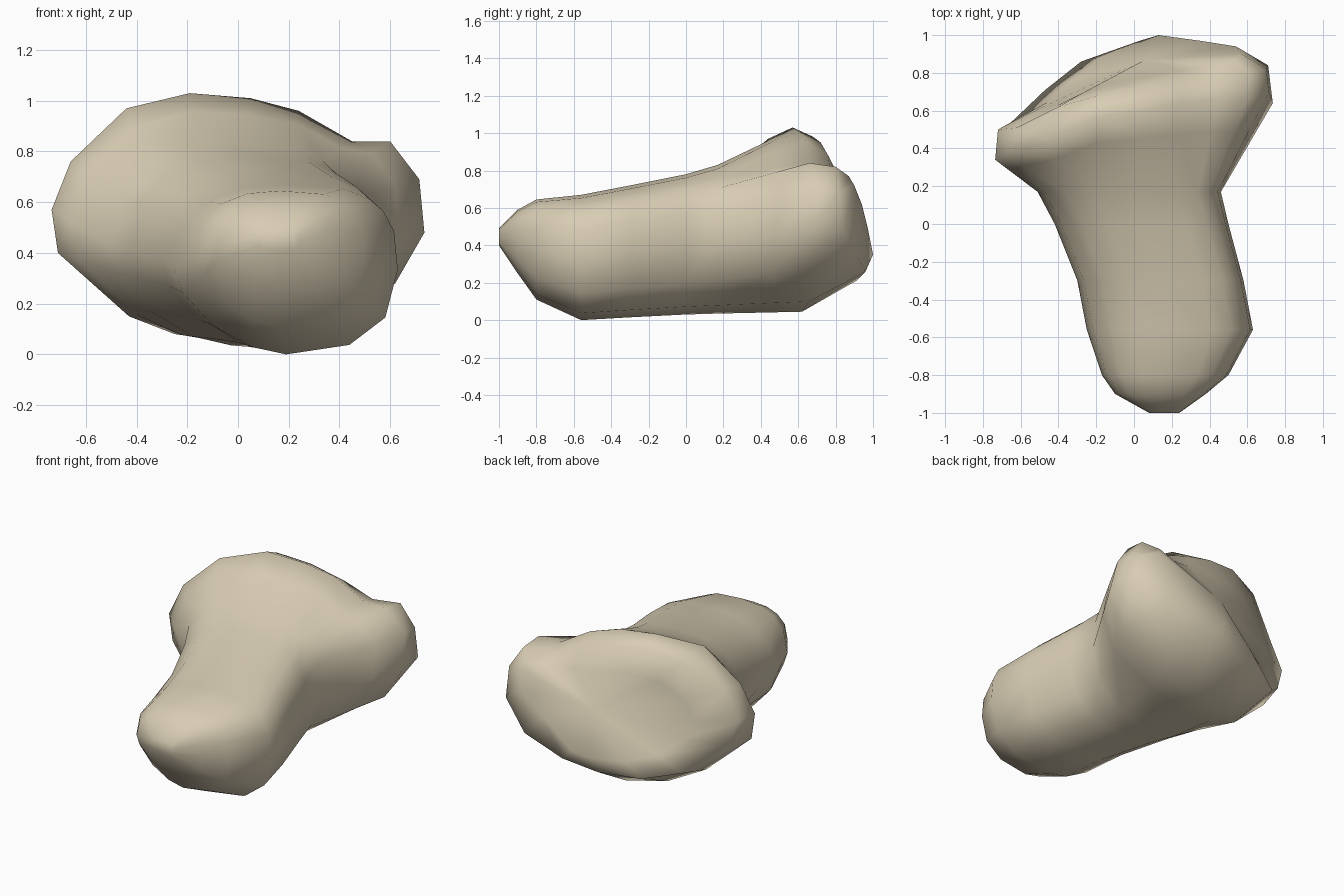
import bpy, bmesh, math
from mathutils import Vector

cube = bpy.data.objects.get("Cube")
if cube:
    bpy.data.objects.remove(cube, do_unlink=True)

tan = bpy.data.materials.new("bone_tan")
tan.use_nodes = True
tan.diffuse_color = (0.69, 0.61, 0.455, 1)
tan.node_tree.nodes["Principled BSDF"].inputs["Base Color"].default_value = tan.diffuse_color

# Directions around a section, spaced to meet the uneven head rim
ANGLES = [0, 18, 35, 50, 68, 90, 108, 130, 155, 180, 200, 225, 248, 270, 300, 330]

# Shaft sections: y, left and right limits, bottom and top limits
SHAFT = [
    (-1.0, .08, .24, .40, .49),
    (-.9, -.10, .38, .25, .59),
    (-.8, -.17, .50, .11, .645),
    (-.56, -.25, .63, .0, .67),
    (-.3, -.30, .58, .015, .72),
    (.0, -.42, .50, .03, .78),
    (.17, -.51, .46, .035, .83),
]

# Widest outline of the slanted head
HEAD_RIM = [
    (.735, .64, .48), (.715, .70, .69), (.60, .66, .84), (.45, .66, .84),
    (.24, .64, .96), (.05, .60, 1.01), (-.19, .57, 1.03), (-.44, .44, .97),
    (-.66, .38, .76), (-.735, .34, .57), (-.71, .34, .40), (-.43, .41, .15),
    (-.25, .55, .08), (.0, .62, .045), (.32, .66, .10), (.62, .62, .28),
]

# Edge where the head turns to its back face
BACK_RIM = [
    (.71, .84, .48), (.70, .82, .68), (.61, .80, .82), (.43, .77, .81),
    (.24, .76, .88), (.02, .72, .95), (-.19, .68, .98), (-.40, .62, .92),
    (-.62, .51, .74), (-.72, .50, .57), (-.67, .52, .42), (-.47, .71, .25),
    (-.28, .86, .22), (.0, .91, .21), (.22, .96, .26), (.52, .92, .33),
]

# Back face, with a ridge running up toward the left lobe
BACK_FACE = [
    (.54, .94, .62), (.57, .90, .72), (.53, .87, .77), (.42, .84, .75),
    (.25, .81, .78), (.05, .78, .80), (-.12, .74, .82), (-.28, .69, .79),
    (-.42, .62, .68), (-.48, .62, .57), (-.45, .65, .45), (-.33, .76, .35),
    (-.18, .88, .31), (.03, .97, .32), (.13, 1.0, .35), (.35, .97, .50),
]


def shaft_ring(y, x0, x1, z0, z1):
    ring = []
    for angle in map(math.radians, ANGLES):
        c, s = math.cos(angle), math.sin(angle)
        # One lower corner is cut flat and the opposite upper one is boxy
        power = .82
        if c < -.01 and s < -.01:
            power = 1.2
        elif c > .01 and s > .01:
            power = .68
        c = math.copysign(abs(c) ** power, c)
        s = math.copysign(abs(s) ** power, s)
        ring.append(Vector(((x0 + x1 + (x1 - x0) * c) / 2, y,
                            (z0 + z1 + (z1 - z0) * s) / 2)))
    return ring


def blend(ring, target, amount):
    return [Vector(p).lerp(Vector(q), amount) for p, q in zip(ring, target)]


# Shaft, shoulder, head and back face joined as one skin
rings = [shaft_ring(*section) for section in SHAFT]
shoulder = blend(rings[-1], HEAD_RIM, .65)
rings += [shoulder, HEAD_RIM, BACK_RIM, BACK_FACE]

bm = bmesh.new()
loops = [[bm.verts.new(p) for p in ring] for ring in rings]
count = len(ANGLES)
for a, b in zip(loops, loops[1:]):
    for i in range(count):
        j = (i + 1) % count
        bm.faces.new((a[i], a[j], b[j], b[i]))
bm.faces.new(loops[0])
centre = bm.verts.new((.06, .87, .59))
for i in range(count):
    bm.faces.new((loops[-1][i], loops[-1][(i + 1) % count], centre))
bmesh.ops.recalc_face_normals(bm, faces=bm.faces)
for face in bm.faces:
    face.smooth = True

mesh = bpy.data.meshes.new("bone_end")
bm.to_mesh(mesh)
bm.free()
mesh.materials.append(tan)
bone = bpy.data.objects.new("bone_end", mesh)
bpy.context.collection.objects.link(bone)
